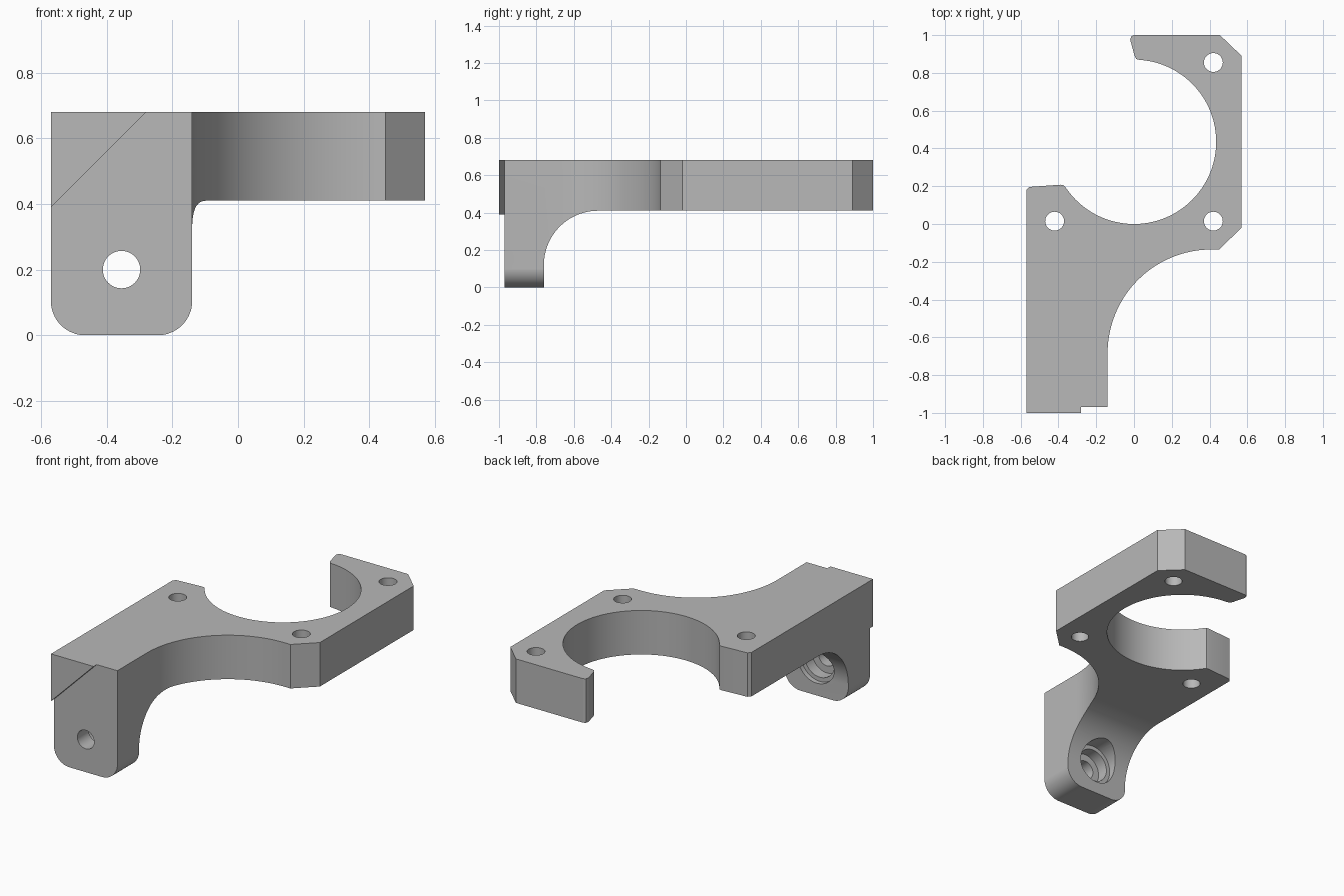
import bpy, bmesh, math
from mathutils import Vector

cube = bpy.data.objects.get("Cube")
if cube:
    bpy.data.objects.remove(cube, do_unlink=True)

grey = bpy.data.materials.new("plain grey")
grey.use_nodes = True
colour = (0.48, 0.48, 0.48, 1)
grey.diffuse_color = colour
grey.node_tree.nodes["Principled BSDF"].inputs["Base Color"].default_value = colour


def arc(cx, cy, r, start, end, n):
    angles = [math.radians(start + (end - start) * i / n) for i in range(n + 1)]
    return [(cx + r * math.cos(a), cy + r * math.sin(a)) for a in angles]


def prism(name, outline, axis, low, high):
    """Extrude a 2D outline along one axis; the outline uses the other two in order."""
    def place(p, d):
        c = list(p)
        c.insert(axis, d)
        return Vector(c)
    bm = bmesh.new()
    face = bm.faces.new([bm.verts.new(place(p, low)) for p in outline])
    out = bmesh.ops.extrude_face_region(bm, geom=[face])
    moved = [v for v in out["geom"] if isinstance(v, bmesh.types.BMVert)]
    shift = Vector()
    shift[axis] = high - low
    bmesh.ops.translate(bm, vec=shift, verts=moved)
    bmesh.ops.recalc_face_normals(bm, faces=bm.faces)
    mesh = bpy.data.meshes.new(name)
    bm.to_mesh(mesh)
    bm.free()
    mesh.materials.append(grey)
    obj = bpy.data.objects.new(name, mesh)
    bpy.context.collection.objects.link(obj)
    return obj


def combine(target, cutter, operation):
    mod = target.modifiers.new(cutter.name, "BOOLEAN")
    mod.operation, mod.object, mod.solver = operation, cutter, "EXACT"
    graph = bpy.context.evaluated_depsgraph_get()
    mesh = bpy.data.meshes.new_from_object(target.evaluated_get(graph))
    target.modifiers.clear()
    target.data = mesh
    bpy.data.objects.remove(cutter, do_unlink=True)


TOP, UNDER, LEFT, RIGHT = 0.68, 0.41, -0.57, -0.14

# Plan outline: arm, sweeping inner curve, chamfered plate and open ring
plan = [(LEFT, -0.97), (RIGHT, -0.97)]
plan += arc(0.41, -0.685, 0.55, 180, 90, 36)
plan += [(0.45, -0.135), (0.57, -0.02), (0.57, 0.89), (0.455, 1.0)]
plan += [(0.0, 1.0), (-0.015, 0.993), (-0.02, 0.975), (0.003, 0.89), (0.012, 0.873)]
plan += arc(0, 0.435, 0.435, 86, -147, 80)
plan += [(-0.373, 0.206), (-0.39, 0.208), (-0.53, 0.198), (-0.555, 0.196), (LEFT, 0.18)]
bracket = prism("bracket", plan, 2, -0.1, TOP)

# Side shape: thin leg flowing into the plate underside
side = [(-1.5, -0.5), (-0.76, -0.5)]
side += arc(-0.47, 0.12, 0.29, 180, 90, 32) + [(1.5, UNDER), (1.5, 1), (-1.5, 1)]
combine(bracket, prism("side_shape", side, 0, -2, 2), "INTERSECT")

# Rounded lower corners of the leg
r, gap = 0.105, 0.0005
front = arc(LEFT - gap + r, r, r, 180, 270, 16) + arc(RIGHT + gap - r, r, r, 270, 360, 16)
front += [(RIGHT + gap, 0.2), (1, 0.2), (1, 1), (-1, 1), (-1, 0.2), (LEFT - gap, 0.2)]
combine(bracket, prism("front_shape", front, 1, -2, 2), "INTERSECT")

# Plate screw holes
for x, y in ((0.42, 0.855), (0.42, 0.015), (-0.42, 0.015)):
    combine(bracket, prism("screw_hole", arc(x, y, 0.05, 0, 350, 35), 2, 0, 1), "DIFFERENCE")

# Leg bolt hole with stepped recess on the back
for radius, start, end in ((0.125, -0.79, -0.5), (0.1, -0.86, -0.5), (0.057, -1.5, -0.5)):
    hole = arc(-0.355, 0.2, radius, 0, 352.5, 47)
    combine(bracket, prism("bolt_recess", hole, 1, start, end), "DIFFERENCE")

# Raised triangular pad on the front corner
pad = prism("corner_pad", [(LEFT, 0.39), (-0.28, TOP), (LEFT, TOP)], 1, -1.0, -0.97)

for obj in (bracket, pad):
    bpy.ops.object.select_all(action="DESELECT")
    obj.select_set(True)
    bpy.context.view_layer.objects.active = obj
    bpy.ops.object.shade_smooth_by_angle(angle=math.radians(25))
